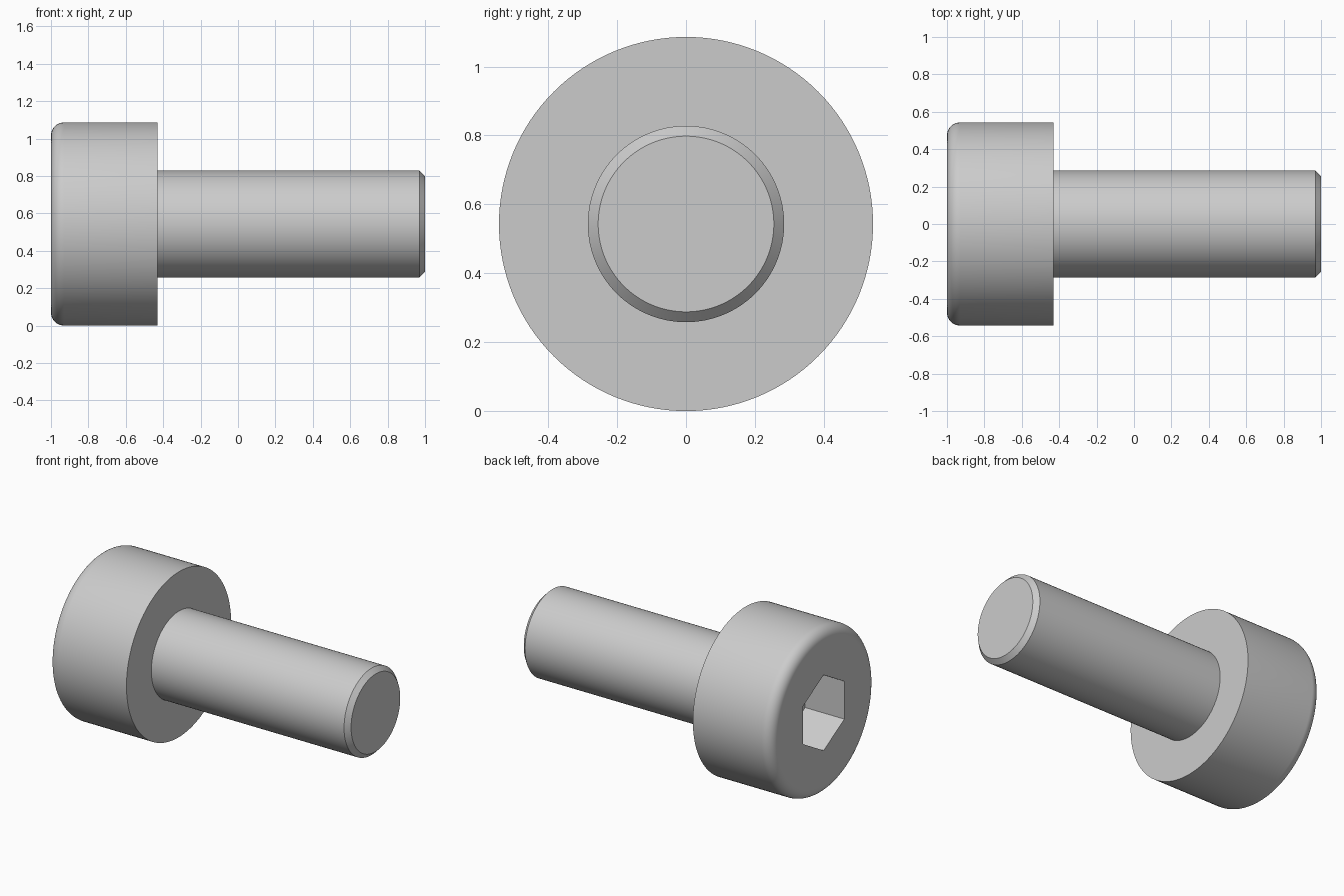
import bpy, bmesh, math
from mathutils import Vector, Matrix

if "Cube" in bpy.data.objects:
    bpy.data.objects.remove(bpy.data.objects["Cube"])

R_HEAD, R_SHANK, FILLET, CHAMFER = 0.543, 0.285, 0.07, 0.03
X_TOP, X_SHOULDER, X_TIP = -1.0, -0.43, 1.0
SOCKET_R, SOCKET_DEPTH = 0.248, 0.285
SEGMENTS = 128

steel = bpy.data.materials.new("steel_grey")
steel.diffuse_color = (0.6, 0.6, 0.6, 1)
steel.use_nodes = True
steel.node_tree.nodes["Principled BSDF"].inputs["Base Color"].default_value = steel.diffuse_color


def make_object(name, bm):
    bmesh.ops.recalc_face_normals(bm, faces=bm.faces)
    mesh = bpy.data.meshes.new(name)
    bm.to_mesh(mesh)
    bm.free()
    mesh.materials.append(steel)
    obj = bpy.data.objects.new(name, mesh)
    bpy.context.collection.objects.link(obj)
    return obj


# Screw body: (x, radius) profile with rounded head rim and chamfered tip
profile = []
for i in range(11):
    a = math.pi / 2 * i / 10
    profile.append((X_TOP + FILLET * (1 - math.sin(a)),
                    R_HEAD - FILLET * (1 - math.cos(a))))
profile = sorted(profile) + [
    (X_SHOULDER, R_HEAD), (X_SHOULDER, R_SHANK),
    (X_TIP - CHAMFER, R_SHANK), (X_TIP, R_SHANK - CHAMFER)]

bm = bmesh.new()
rings = []
for x, r in profile:
    rings.append([bm.verts.new((x, r * math.cos(2 * math.pi * k / SEGMENTS),
                                R_HEAD + r * math.sin(2 * math.pi * k / SEGMENTS)))
                  for k in range(SEGMENTS)])
for a, b in zip(rings, rings[1:]):
    for k in range(SEGMENTS):
        n = (k + 1) % SEGMENTS
        bm.faces.new((a[k], a[n], b[n], b[k]))
bm.faces.new(rings[0])
bm.faces.new(rings[-1])
screw = make_object("cap_screw", bm)

# Hex socket cutter, corners pointing up and down
bm = bmesh.new()
outer, inner = [[bm.verts.new((x, SOCKET_R * math.sin(math.pi * k / 3),
                               R_HEAD + SOCKET_R * math.cos(math.pi * k / 3)))
                 for k in range(6)]
                for x in (X_TOP - 0.2, X_TOP + SOCKET_DEPTH)]
for k in range(6):
    n = (k + 1) % 6
    bm.faces.new((outer[k], outer[n], inner[n], inner[k]))
bm.faces.new(outer)
bm.faces.new(inner)
cutter = make_object("hex_socket_cutter", bm)
cutter.hide_render = True

# Cut the socket, then drop the cutter
cut = screw.modifiers.new("hex_socket", 'BOOLEAN')
cut.operation, cut.solver, cut.object = 'DIFFERENCE', 'EXACT', cutter
bpy.context.view_layer.objects.active = screw
screw.select_set(True)
cutter.select_set(False)
bpy.ops.object.modifier_apply(modifier=cut.name)
bpy.data.objects.remove(cutter, do_unlink=True)

bpy.ops.object.shade_smooth_by_angle(angle=math.radians(30))
